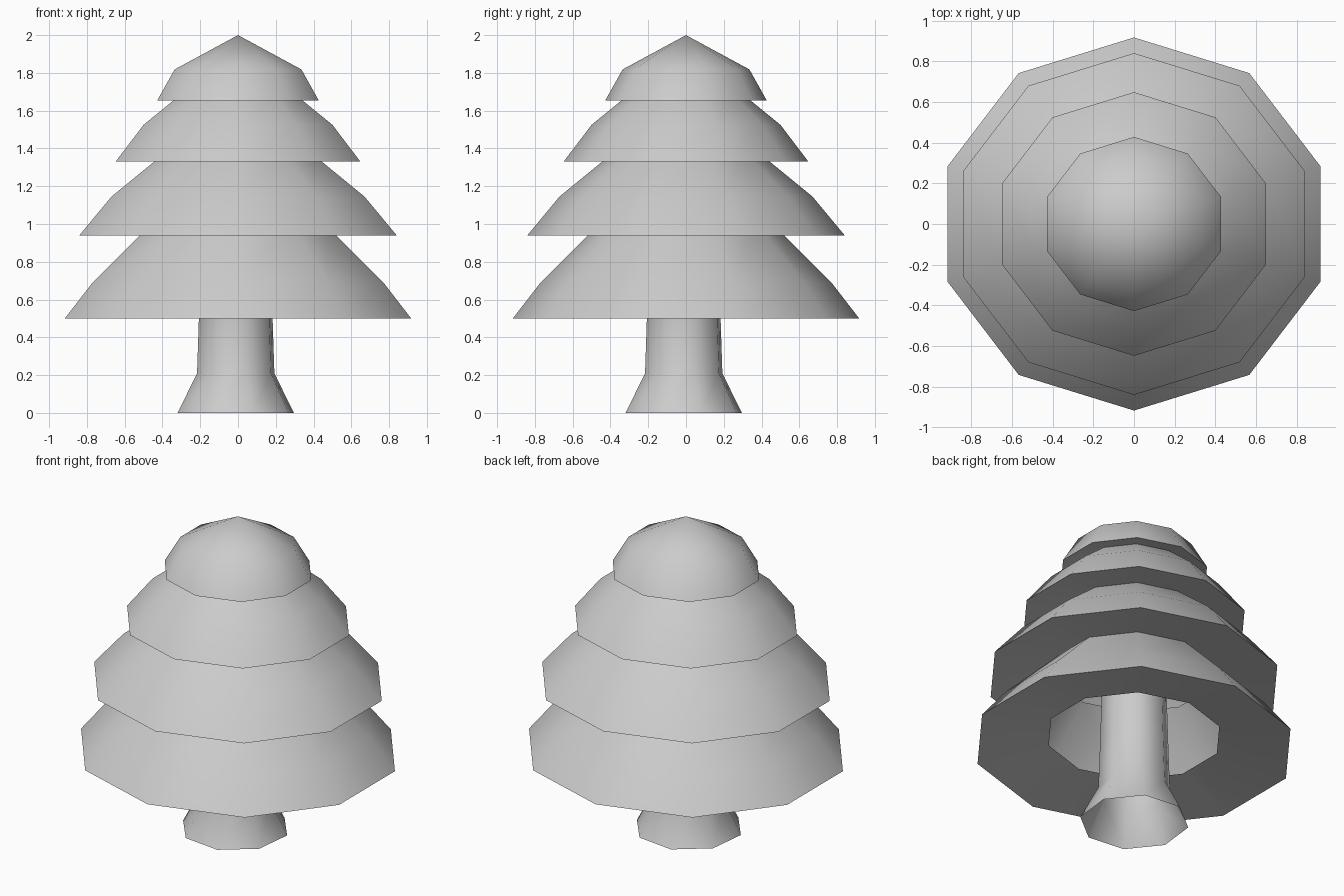
import bpy
from math import cos, sin, pi, radians

default_cube = bpy.data.objects.get("Cube")
if default_cube:
    bpy.data.objects.remove(default_cube, do_unlink=True)

grey = bpy.data.materials.new("light_grey")
grey.use_nodes = True
colour = (0.6, 0.6, 0.6, 1)
grey.diffuse_color = colour
grey.node_tree.nodes["Principled BSDF"].inputs["Base Color"].default_value = colour


def lathe(name, profile, sides, start, x_scale=1, centre=(0, 0)):
    """Turn a bottom-to-top (radius, height) profile into an open low-poly shell."""
    verts, rings, faces = [], [], []
    for radius, z in profile:
        count = sides if radius > 0 else 1
        rings.append([len(verts) + i for i in range(count)])
        for i in range(count):
            a = start + 2 * pi * i / sides
            verts.append((centre[0] + radius * cos(a) * x_scale,
                          centre[1] + radius * sin(a), z))
    for low, high in zip(rings, rings[1:]):
        for i in range(sides):
            j = (i + 1) % sides
            if len(high) == 1:
                faces.append((low[i], low[j], high[0]))
            else:
                faces.append((low[i], low[j], high[j], high[i]))
    mesh = bpy.data.meshes.new(name)
    mesh.from_pydata(verts, [], faces)
    mesh.materials.append(grey)
    obj = bpy.data.objects.new(name, mesh)
    bpy.context.collection.objects.link(obj)
    bpy.ops.object.select_all(action='DESELECT')
    obj.select_set(True)
    bpy.context.view_layer.objects.active = obj
    bpy.ops.object.shade_smooth_by_angle(angle=radians(60))
    return obj


# Foliage: four stacked skirts, each as inner neck, rim and shoulder, then the tip
skirts = [
    [(0.50, 0.57), (0.917, 0.50), (0.77, 0.69)],
    [(0.46, 1.00), (0.84, 0.94), (0.67, 1.145)],
    [(0.395, 1.37), (0.648, 1.33), (0.50, 1.525)],
    [(0.31, 1.68), (0.428, 1.653), (0.336, 1.818)],
]
foliage_profile = [point for skirt in skirts for point in skirt] + [(0, 2.0)]
lathe("foliage", foliage_profile, 10, pi / 2, x_scale=1 / cos(pi / 10))

# Trunk: flared foot, nearly straight stem running up inside the foliage
trunk_profile = [(0.32, 0), (0.213, 0.21), (0.203, 0.5), (0.19, 0.95)]
lathe("trunk", trunk_profile, 8, radians(16), centre=(-0.012, -0.012))
